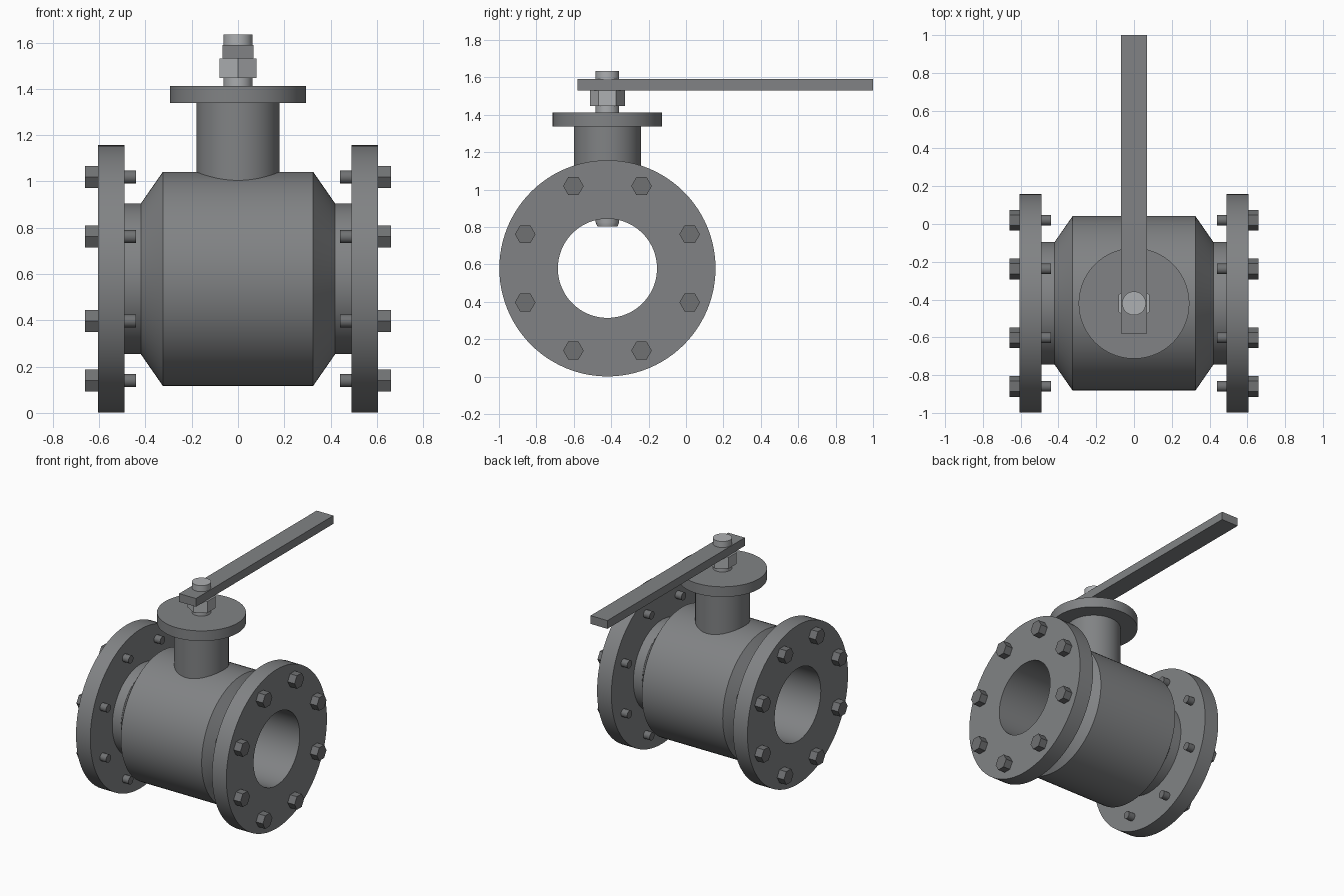
import bpy, bmesh
from math import pi, cos, sin, radians
from mathutils import Matrix

if "Cube" in bpy.data.objects:
    bpy.data.objects.remove(bpy.data.objects["Cube"])

CY, CZ = -0.42, 0.579          # bore axis position
SEG = 96


def material(name, v):
    m = bpy.data.materials.new(name)
    m.diffuse_color = (v, v * 1.03, v * 1.06, 1)
    m.use_nodes = True
    m.node_tree.nodes["Principled BSDF"].inputs["Base Color"].default_value = m.diffuse_color
    return m


BODY = material("cast_grey", 0.22)
STEEL = material("light_steel", 0.42)
BOLT = material("dark_steel", 0.16)


def finish(bm, name, mat, matrix):
    bmesh.ops.recalc_face_normals(bm, faces=bm.faces[:])
    me = bpy.data.meshes.new(name)
    bm.to_mesh(me)
    bm.free()
    ob = bpy.data.objects.new(name, me)
    bpy.context.collection.objects.link(ob)
    me.materials.append(mat)
    ob.matrix_world = matrix
    bpy.ops.object.select_all(action='DESELECT')
    ob.select_set(True)
    bpy.context.view_layer.objects.active = ob
    bpy.ops.object.shade_smooth_by_angle(angle=radians(25))
    return ob


def lathe(name, profile, mat, matrix, seg=SEG, ring=False):
    """Revolve (radius, height) points about local z; ring=True closes a hollow profile."""
    bm = bmesh.new()
    rings = [[bm.verts.new((r * cos(2 * pi * i / seg), r * sin(2 * pi * i / seg), h))
              for i in range(seg)] for r, h in profile]
    pairs = list(zip(rings, rings[1:]))
    if ring:
        pairs.append((rings[-1], rings[0]))
    else:
        bm.faces.new(rings[0])
        bm.faces.new(rings[-1])
    for a, b in pairs:
        for i in range(seg):
            j = (i + 1) % seg
            bm.faces.new((a[i], a[j], b[j], b[i]))
    return finish(bm, name, mat, matrix)


along_x = Matrix.Translation((0, CY, CZ)) @ Matrix.Rotation(pi / 2, 4, 'Y')
upright = Matrix.Translation((0, CY, 0))

# Hollow body with shoulders, hubs and both pipe flanges
half = [(0.265, 0.605), (0.578, 0.605), (0.578, 0.49), (0.325, 0.49),
        (0.325, 0.42), (0.462, 0.325)]
lathe("valve_body", half + [(r, -h) for r, h in reversed(half)], BODY, along_x, ring=True)

# Neck with top flange
lathe("bonnet", [(0.18, 0.93), (0.18, 1.338), (0.293, 1.338), (0.293, 1.412)], BODY, upright)

# Stem reaching from the bore to above the lever
lathe("stem", [(0.054, 0.803), (0.063, 0.825), (0.063, 1.634)], STEEL, upright, 64)

# Hex nut below the lever, corners pointing along y
lathe("stem_nut", [(0.0935, 1.446), (0.0935, 1.53)], STEEL,
      upright @ Matrix.Rotation(pi / 2, 4, 'Z'), 6)

# Lever bar
bm = bmesh.new()
bmesh.ops.create_cube(bm, size=1, matrix=Matrix.Diagonal((0.135, 1.58, 0.06, 1)))
finish(bm, "lever", BODY, Matrix.Translation((0, 0.21, 1.56)))

# Eight hex bolts on each flange, heads outward, corners along y
for side, label in ((1, "right"), (-1, "left")):
    for k in range(8):
        a = radians(22.5 + 45 * k)
        place = (Matrix.Translation((0, CY + 0.476 * cos(a), CZ + 0.476 * sin(a)))
                 @ Matrix.Rotation(side * pi / 2, 4, 'Y'))
        lathe(f"{label}_bolt_head_{k + 1}", [(0.055, 0.60), (0.055, 0.66)], BOLT,
              place @ Matrix.Rotation(pi / 2, 4, 'Z'), 6)
        lathe(f"{label}_bolt_shank_{k + 1}", [(0.028, 0.44), (0.028, 0.61)], BOLT, place, 32)
